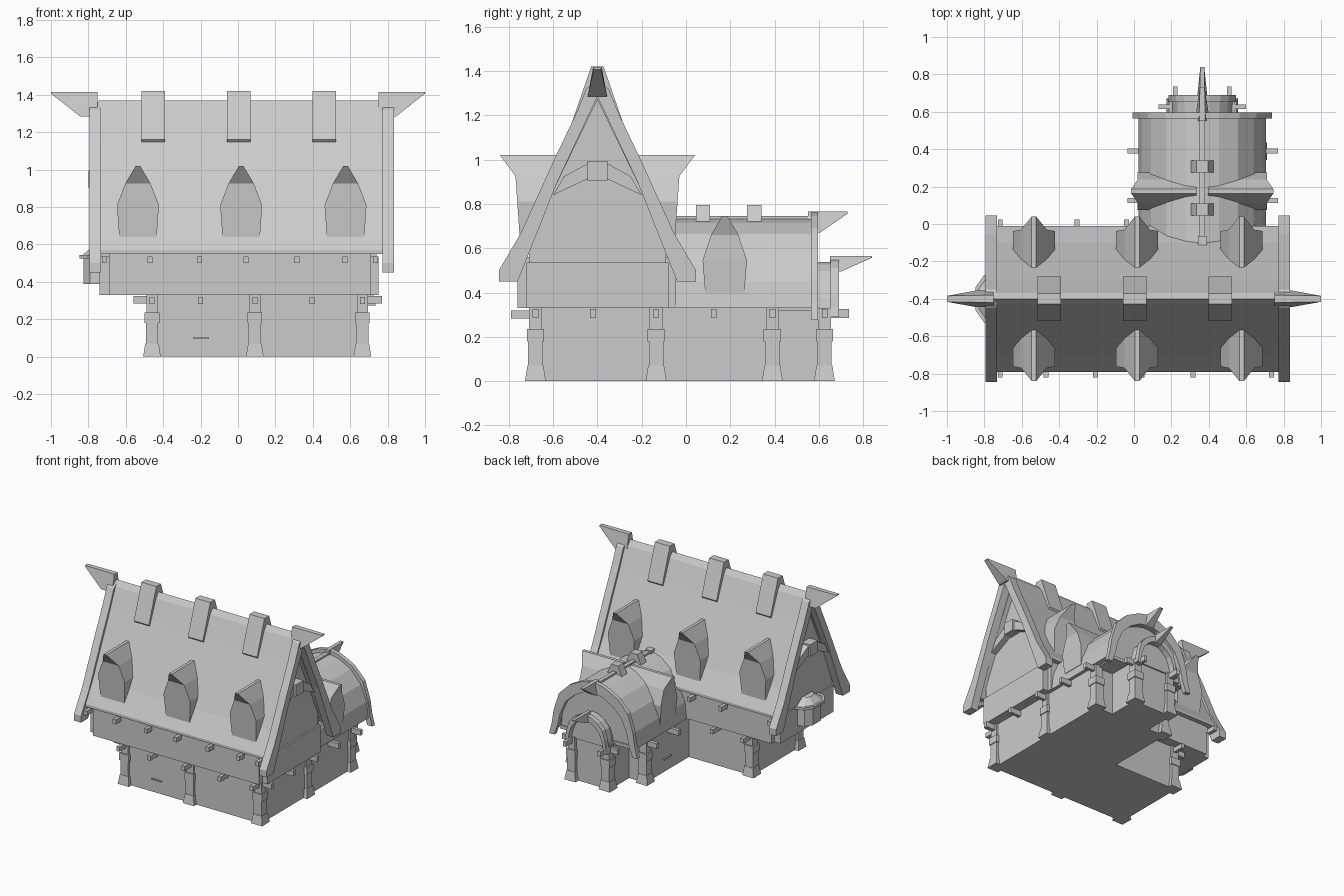
import bpy, bmesh
from mathutils import Vector

if "Cube" in bpy.data.objects:
    bpy.data.objects.remove(bpy.data.objects["Cube"])

def finish(name, bm):
    bmesh.ops.recalc_face_normals(bm, faces=bm.faces)
    me = bpy.data.meshes.new(name)
    bm.to_mesh(me)
    bm.free()
    ob = bpy.data.objects.new(name, me)
    bpy.context.collection.objects.link(ob)
    return ob

def prism(name, pts, axis, a, b):
    """Extrude a closed 2D outline along an axis from a to b."""
    put = {'x': lambda u, v, t: (t, u, v), 'y': lambda u, v, t: (u, t, v),
           'z': lambda u, v, t: (u, v, t)}[axis]
    bm = bmesh.new()
    va = [bm.verts.new(put(u, v, a)) for u, v in pts]
    vb = [bm.verts.new(put(u, v, b)) for u, v in pts]
    n = len(pts)
    bm.faces.new(va)
    bm.faces.new(vb[::-1])
    for i in range(n):
        j = (i + 1) % n
        bm.faces.new((va[i], vb[i], vb[j], va[j]))
    return finish(name, bm)

def hull(name, pts):
    bm = bmesh.new()
    for p in pts:
        bm.verts.new(p)
    r = bmesh.ops.convex_hull(bm, input=bm.verts[:])
    bmesh.ops.delete(bm, geom=[v for v in bm.verts if not v.link_faces], context='VERTS')
    bmesh.ops.dissolve_limit(bm, angle_limit=0.01, verts=bm.verts[:], edges=bm.edges[:])
    return finish(name, bm)

def box(name, x0, x1, y0, y1, z0, z1):
    return prism(name, [(x0, y0), (x1, y0), (x1, y1), (x0, y1)], 'z', z0, z1)

def sym(half, c):
    """Mirror a half outline (first point at the top centre) about u = c."""
    left = [(c - u, z) for u, z in half if u > 0]
    return left[::-1] + [(c + u, z) for u, z in half]

def band(name, outer, inner, c, axis, a, b):
    return prism(name, sym(outer, c) + sym(inner, c)[::-1], axis, a, b)

def prow(name, put, d0, d1, d2, z0, z1, wb, wt):
    pts = []
    for s in (-1, 1):
        pts += [put(d0, s * wb, z0), put(d0, s * wt, z1), put(d1, s * wb, z0),
                put(d2, s * wt * .8, z1), put(d2, s * wt * .8, z1 - .008)]
    hull(name, pts)

def dormer(name, put, levels, back):
    bm = bmesh.new()
    rows = [[bm.verts.new(put(d, s, z)) for d, s in
             ((f, -h), (f, h), (back, h), (back, -h))] for h, f, z in levels]
    for p, q in zip(rows, rows[1:]):
        for i in range(4):
            j = (i + 1) % 4
            bm.faces.new((p[i], p[j], q[j], q[i]))
    bm.faces.new(rows[0])
    bm.faces.new(rows[-1])
    finish(name, bm)

def post(x, y):
    def ring(w, z):
        return [(x + i * w, y + j * w, z) for i in (-1, 1) for j in (-1, 1)]
    hull('post_base', ring(.047, 0) + ring(.036, .07))
    box('post_shaft', x - .033, x + .033, y - .033, y + .033, .07, .18)
    box('post_collar', x - .039, x + .039, y - .039, y + .039, .18, .235)
    box('post_top', x - .029, x + .029, y - .029, y + .029, .235, .33)

C, W = -.4, .365          # main ridge y, wing ridge x

# ground floor
box('ground_floor', -.475, .68, -.695, -.12, 0, .335)
box('wing_ground_floor', .06, .68, -.12, .40, 0, .335)
box('apse_ground_floor', .2, .53, .40, .635, 0, .335)
box('window_sill', -.24, -.155, -.705, -.695, .095, .103)
box('wing_window_sill', .05, .06, .1, .19, .095, .103)
for x, y in ((-.46, -.68), (.09, -.68), (.665, -.68), (-.46, -.135), (.665, -.135),
             (.07, .39), (.665, .39), (.22, .625), (.51, .625)):
    post(x, y)

# upper floor and gable
box('upper_floor', -.69, .71, -.76, -.045, .33, .56)
prism('gable_lower', [(C - .32, .33), (C + .32, .33), (C + .32, .535), (C - .32, .535)], 'x', -.74, .752)
prism('gable_wall', sym([(0, 1.29), (.31, .62), (.31, .53)], C), 'x', -.73, .74)

# main roof with bargeboards, collar ties, prows
band('main_roof', [(0, 1.37), (.03, 1.33), (.1, 1.165), (.2, .95), (.3, .73), (.39, .57), (.39, .55)],
     [(0, 1.27), (.17, .92), (.345, .55)], C, 'x', -.745, .775)
for a, b in ((-.793, -.733), (.773, .833)):
    band('bargeboard', [(0, 1.36), (.05, 1.32), (.1, 1.2), (.2, .99), (.345, .67), (.445, .5), (.445, .45)],
         [(0, 1.285), (.185, .89), (.3, .6), (.36, .45)], C, 'x', a, b)
for s in (-1, 1):
    a, b = sorted((s * .73, s * .80))
    box('collar_block', a, b, C - .045, C + .045, .905, .995)
    for t in (-1, 1):
        prism('collar_arm', [(C + t * u, z) for u, z in
              ((.04, .985), (.15, .925), (.2, .84), (.04, .915))], 'x', s * .73, s * .785)
    prow('ridge_prow', lambda d, w, z: (s * d, C + w, z), .75, .845, 1.0, 1.285, 1.415, .044, .02)
for x in (-.453, .003, .46):
    prism('ridge_saddle', sym([(0, 1.42), (.028, 1.42), (.118, 1.16), (.105, 1.145), (0, 1.3)], C)[:-1],
          'x', x - .063, x + .063)
for x in (-.535, .017, .575):
    for s in (-1, 1):
        dormer('dormer', lambda d, w, z: (x + w, C + s * d, z),
               [(.1, .35, .64), (.112, .362, .81), (.068, .37, .925), (.012, .44, 1.02)], .1)

# wing roof (rounded) and end arches
box('wing_floor', W - .3, W + .3, -.1, .57, .32, .345)
prism('wing_wall', sym([(0, .69), (.16, .64), (.24, .57), (.29, .46), (.30, .33)], W), 'y', -.15, .56)
band('wing_roof', [(0, .735), (.09, .715), (.19, .665), (.275, .57), (.325, .45), (.34, .33)],
     [(0, .68), (.16, .63), (.24, .55), (.285, .45), (.295, .33)], W, 'y', -.2, .57)
box('wing_ridge', W - .015, W + .015, -.1, .57, .715, .745)
box('wing_ridge_end', W - .024, W + .024, -.12, -.065, .70, .755)
ARCH = [(0, .765), (.09, .745), (.2, .69), (.29, .6), (.335, .46), (.35, .36), (.372, .275)]
INNER = [(0, .68), (.08, .665), (.16, .62), (.235, .55), (.28, .45), (.3, .36), (.33, .275)]
band('wing_arch', ARCH, INNER, W, 'y', .565, .597)
put = lambda d, w, z: (W + w, d, z)
prow('wing_prow', put, .55, .605, .73, .67, .765, .032, .016)
for y in (.077, .308):
    prism('wing_saddle', sym([(0, .795), (.03, .795), (.07, .70), (.068, .68), (0, .68)], W)[:-1],
          'y', y - .032, y + .032)
for s in (-1, 1):
    dormer('wing_dormer', lambda d, w, z: (W + s * d, .175 + w, z),
           [(.088, .335, .395), (.1, .345, .545), (.062, .345, .66), (.012, .38, .745)], .03)

# apse: small lower copy of the wing end
small = lambda pts: [(u * .485, .55 - (.765 - z) * .53) for u, z in pts]
prism('apse_wall', sym(small(INNER)[:-1] + [(.15, .32)], W), 'y', .55, .645)
band('apse_roof', [(u * .95, z - .012) for u, z in small(ARCH)[:-1]], small(INNER)[:-1], W, 'y', .59, .66)
band('apse_arch', small(ARCH), small(INNER), W, 'y', .652, .69)
prow('apse_prow', put, .65, .70, .84, .495, .565, .025, .013)

# beam ends below the jetties and eaves
for x in (-.46, -.2, .09, .395, .665):
    box('beam_end', x - .013, x + .013, -.79, -.69, .283, .318)
for x in (-.46, -.2):
    box('beam_end', x - .013, x + .013, -.13, -.02, .283, .318)
for x in (-.715, -.47, -.205, .042, .315, .572, .735):
    box('eave_beam_end', x - .013, x + .013, -.82, -.75, .5, .535)
for x in (-.715, -.305, -.04):
    box('eave_beam_end', x - .013, x + .013, -.05, .025, .5, .535)
for y in (-.68, -.42, -.135, .125, .39):
    box('beam_end', .67, .77, y - .013, y + .013, .285, .325)
    if y < 0:
        box('beam_end', -.56, -.47, y - .013, y + .013, .285, .325)
    else:
        box('beam_end', -.035, .07, y - .013, y + .013, .285, .325)
for s in (-1, 1):
    x = W + s * .145
    box('apse_beam_end', x - .012, x + .012, .63, .735, .285, .325)
    a, b = sorted((W + s * .14, W + s * .235))
    box('apse_beam_end', a, b, .615, .64, .285, .325)

# oriel bay on the left gable
bay = [(0, -.115), (.05, -.1), (.085, -.05), (.085, .05), (.05, .1), (0, .115)]
ring = lambda k: [(-.74 - k * u, C + k * v) for u, v in bay]
prism('oriel_bay', ring(1), 'z', .39, .53)
prism('oriel_rim', ring(1.25), 'z', .525, .545)
hull('oriel_lid', [(x, y, .545) for x, y in ring(1.05)] + [(x, y, .585) for x, y in ring(.5)])
